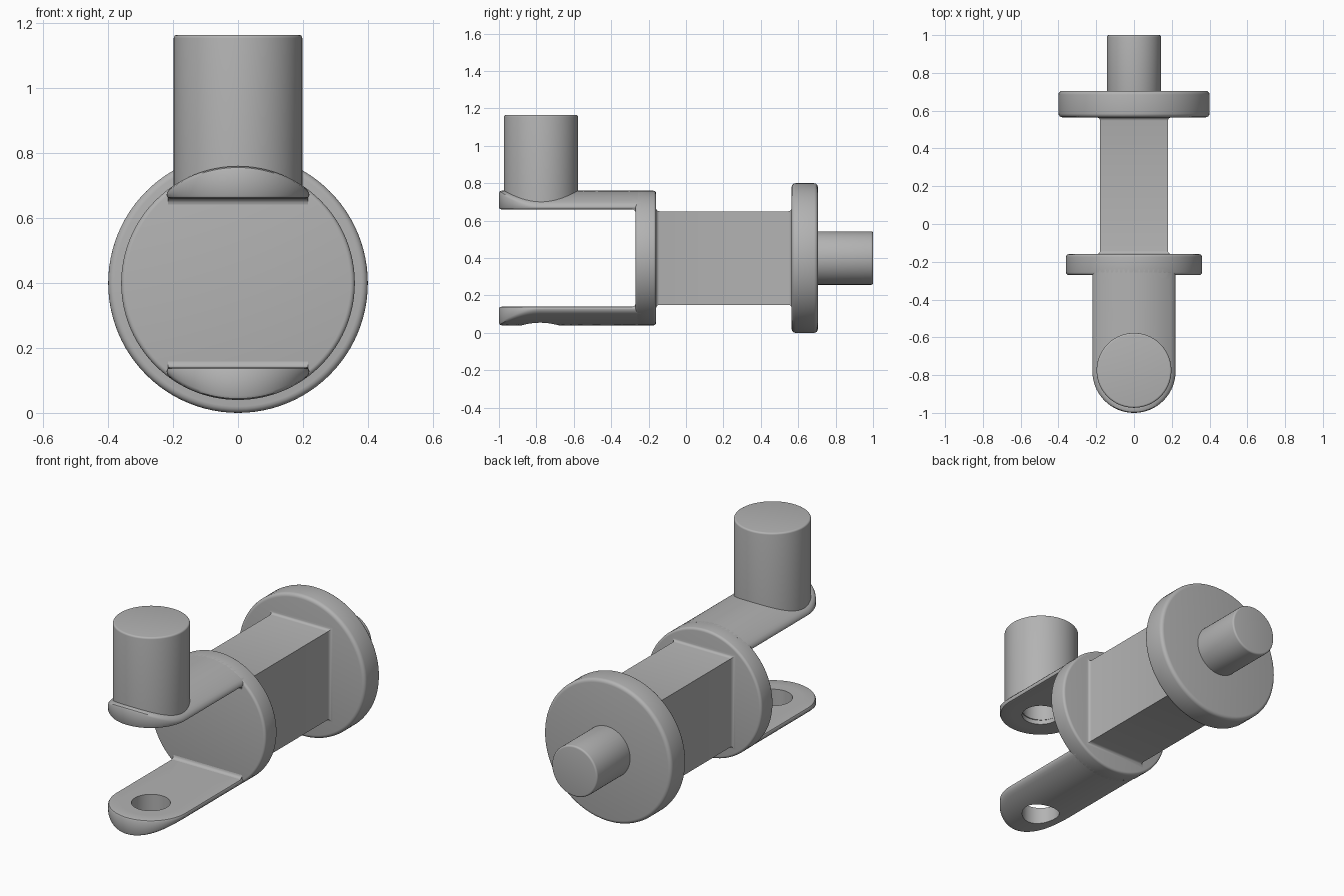
import bpy, bmesh
from math import sin, cos, pi, sqrt, radians

if "Cube" in bpy.data.objects:
    bpy.data.objects.remove(bpy.data.objects["Cube"])

AXIS_Z = 0.4      # height of the main axis
ARM_Y = -0.78     # centre of the rounded arm ends
ARM_R = 0.22      # half width of the arms
FORK_R = 0.36     # radius of the fork disc
HOLE_R = 0.1
FILLET = 0.018

steel = bpy.data.materials.new("grey_steel")
steel.diffuse_color = (0.45, 0.45, 0.45, 1)
steel.use_nodes = True
steel.node_tree.nodes["Principled BSDF"].inputs["Base Color"].default_value = steel.diffuse_color


def loft(name, rings, closed=False):
    """Skin a list of point rings; cap the ends or join last to first."""
    bm = bmesh.new()
    vs = [[bm.verts.new(p) for p in ring] for ring in rings]
    n = len(vs[0])
    pairs = list(zip(vs, vs[1:])) + ([(vs[-1], vs[0])] if closed else [])
    for a, b in pairs:
        for i in range(n):
            j = (i + 1) % n
            bm.faces.new((a[i], a[j], b[j], b[i]))
    if not closed:
        bm.faces.new(vs[0])
        bm.faces.new(vs[-1])
    bmesh.ops.recalc_face_normals(bm, faces=bm.faces)
    mesh = bpy.data.meshes.new(name)
    bm.to_mesh(mesh)
    bm.free()
    mesh.materials.append(steel)
    ob = bpy.data.objects.new(name, mesh)
    bpy.context.collection.objects.link(ob)
    bpy.ops.object.select_all(action='DESELECT')
    ob.select_set(True)
    bpy.context.view_layer.objects.active = ob
    bpy.ops.object.shade_smooth_by_angle(angle=radians(35))
    return ob


def turned(name, profile, place, n=96):
    """Turn a (radius, height) profile; place maps local x, y, h to the scene."""
    loft(name, [[place(r * cos(2 * pi * i / n), r * sin(2 * pi * i / n), h)
                 for i in range(n)] for r, h in profile])


def rounded_disc(r, h0, h1, b):
    """Profile of a disc with rounded rims."""
    arc = [k * pi / 8 for k in range(5)]
    return ([(r - b + b * sin(a), h0 + b - b * cos(a)) for a in arc]
            + [(r - b + b * cos(a), h1 - b + b * sin(a)) for a in arc])


def along_y(x, z, h):
    return (x, h, AXIS_Z + z)


# Rear flange, shaft pin and fork disc
turned("rear_flange", rounded_disc(0.4, 0.565, 0.705, 0.02), along_y)
turned("shaft_pin", rounded_disc(0.143, 0.66, 1.0, 0.01), along_y)
turned("fork_disc", rounded_disc(FORK_R, -0.27, -0.16, 0.014), along_y)

# Rectangular body, flared into the discs at both ends
flare = [(FILLET * (1 - cos(k * pi / 8)), FILLET * (1 - sin(k * pi / 8)))
         for k in range(5)]
sections = ([(-0.17, FILLET)] + [(-0.16 + d, g) for d, g in flare]
            + [(0.565 - d, g) for d, g in reversed(flare)] + [(0.575, FILLET)])
loft("body_block", [[(sx * (0.18 + g), y, AXIS_Z + sz * (0.25 + g))
                     for sx, sz in ((-1, -1), (1, -1), (1, 1), (-1, 1))]
                    for y, g in sections])


# Fork arms: flat inside, cylindrical outside, rounded tip with a hole
def outline(d):
    r, end = ARM_R - d, -0.24
    pts = [(-r * cos(pi * i / 48), ARM_Y - r * sin(pi * i / 48)) for i in range(48)]
    pts += [(r, ARM_Y + (end - ARM_Y) * i / 16) for i in range(16)]
    pts += [(r - 2 * r * i / 16, end) for i in range(16)]
    pts += [(-r, end + (ARM_Y - end) * i / 16) for i in range(16)]
    return pts


hole = [(-HOLE_R * cos(pi * i / 48), ARM_Y - HOLE_R * sin(pi * i / 48))
        for i in range(96)]


def blend(t, d=0.014):
    return [(a[0] + (b[0] - a[0]) * t, a[1] + (b[1] - a[1]) * t)
            for a, b in zip(outline(d), hole)]


def dome(x):
    return sqrt(FORK_R ** 2 - x * x)


for name, side in (("upper_arm", 1), ("lower_arm", -1)):
    rings = []
    for t in (1, 0.5, 0):
        rings.append([(x, y, 0.26) for x, y in blend(t)])
    for d, z in ((0.004, 0.263), (0, 0.27)):
        rings.append([(x, y, z) for x, y in outline(d)])
    for d, drop in ((0, 0.012), (0.004, 0.004)):
        rings.append([(x, y, dome(x) - drop) for x, y in outline(d)])
    for k in range(9):
        rings.append([(x, y, dome(x)) for x, y in blend(k / 8)])
    loft(name, [[(x, y, AXIS_Z + side * z) for x, y, z in ring] for ring in rings],
         closed=True)

    # Fillet between the arm and the fork disc
    prof = [(-0.262, 0.268)] + [(-0.27 - FILLET * (1 - cos(k * pi / 8)),
                                 0.26 - FILLET * (1 - sin(k * pi / 8)))
                                for k in range(5)]
    loft(name + "_fillet", [[(x, y, AXIS_Z + side * z) for y, z in prof]
                            for x in (-0.215, 0.215)])

# Upright boss on the upper arm, with a blind hole from below
boss = [(HOLE_R, 0.8), (HOLE_R, 0.685), (0.198, 0.685)]
boss += [(0.188 + 0.01 * cos(k * pi / 8), 1.155 + 0.01 * sin(k * pi / 8))
         for k in range(5)]
turned("upright_boss", boss, lambda x, y, h: (x, -0.775 + y, h))
